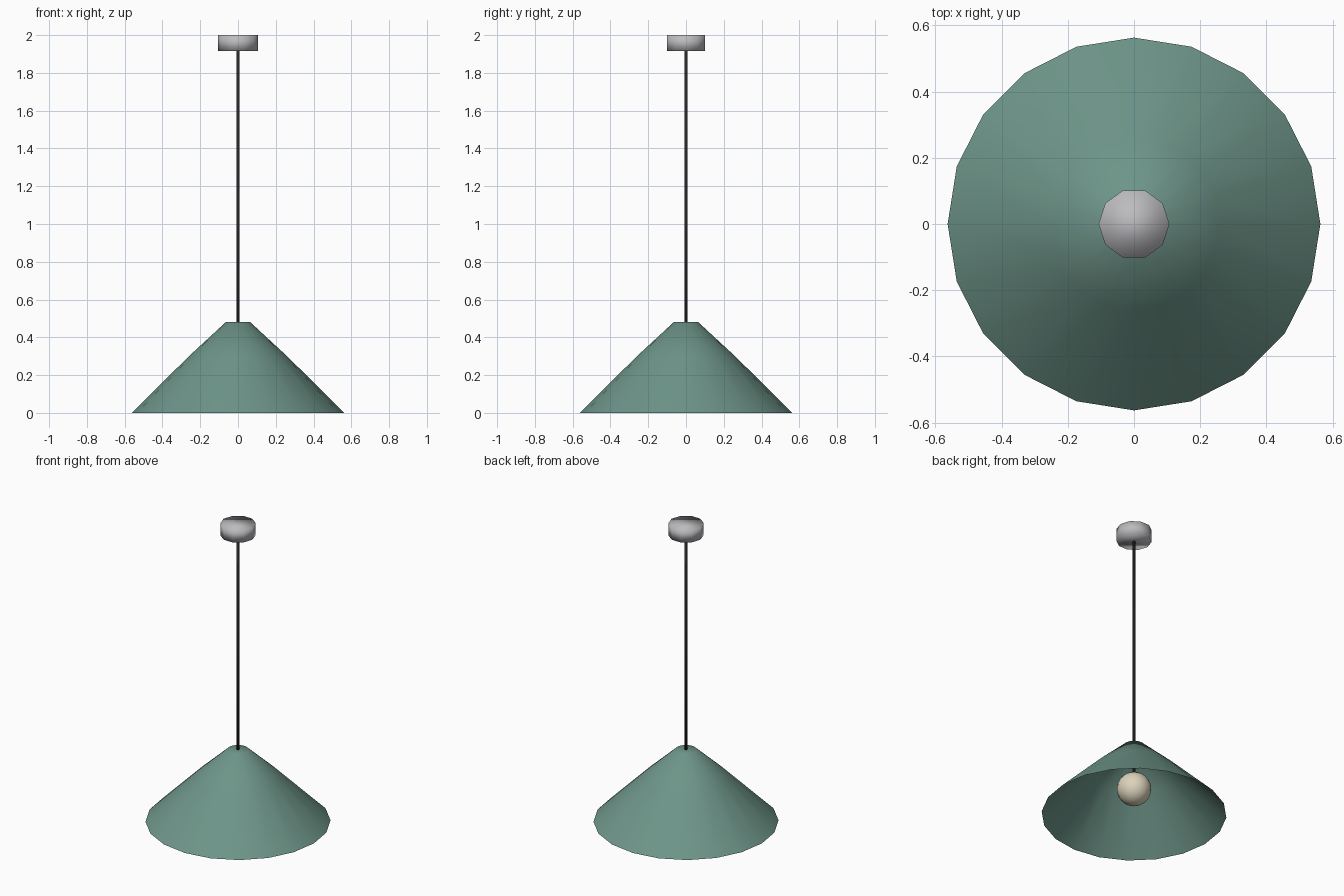
import bpy
import bmesh
from math import cos, sin, tau

if "Cube" in bpy.data.objects:
    bpy.data.objects.remove(bpy.data.objects["Cube"])


def material(name, color):
    mat = bpy.data.materials.new(name)
    mat.use_nodes = True
    mat.diffuse_color = (*color, 1)
    mat.node_tree.nodes["Principled BSDF"].inputs["Base Color"].default_value = (*color, 1)
    return mat


def finish(name, bm, mat):
    """Turn a bmesh into a smooth shaded object."""
    mesh = bpy.data.meshes.new(name)
    for face in bm.faces:
        face.smooth = True
    bm.to_mesh(mesh)
    bm.free()
    mesh.materials.append(mat)
    obj = bpy.data.objects.new(name, mesh)
    bpy.context.collection.objects.link(obj)
    return obj


def lathe(name, profile, sides, mat, cap_bottom=True):
    """Revolve (radius, height) points, listed bottom to top, and cap the ends."""
    bm = bmesh.new()
    rings = [[bm.verts.new((r * cos(tau * i / sides), r * sin(tau * i / sides), z))
              for i in range(sides)] for r, z in profile]
    for low, high in zip(rings, rings[1:]):
        for i in range(sides):
            j = (i + 1) % sides
            bm.faces.new((low[i], low[j], high[j], high[i]))
    bm.faces.new(rings[-1])
    if cap_bottom:
        bm.faces.new(rings[0][::-1])
    return finish(name, bm, mat)


green = material("sage green", (0.155, 0.30, 0.25))
grey = material("light grey", (0.50, 0.50, 0.52))
black = material("cord black", (0.02, 0.02, 0.022))
cream = material("warm cream", (0.72, 0.65, 0.50))

# Conical shade, open underneath
lathe("lamp_shade", [(0.563, 0), (0.26, 0.30), (0.065, 0.48)], 20, green, cap_bottom=False)

# Ceiling mount
lathe("ceiling_mount", [(0.107, 1.917), (0.107, 2.0)], 10, grey)

# Cord from the mount down to the bulb
lathe("cord", [(0.008, 0.27), (0.008, 1.92)], 8, black)

# Round bulb
bulb = bmesh.new()
bmesh.ops.create_uvsphere(bulb, u_segments=20, v_segments=12, radius=0.105)
bmesh.ops.translate(bulb, vec=(0, 0, 0.178), verts=bulb.verts)
finish("bulb", bulb, cream)
